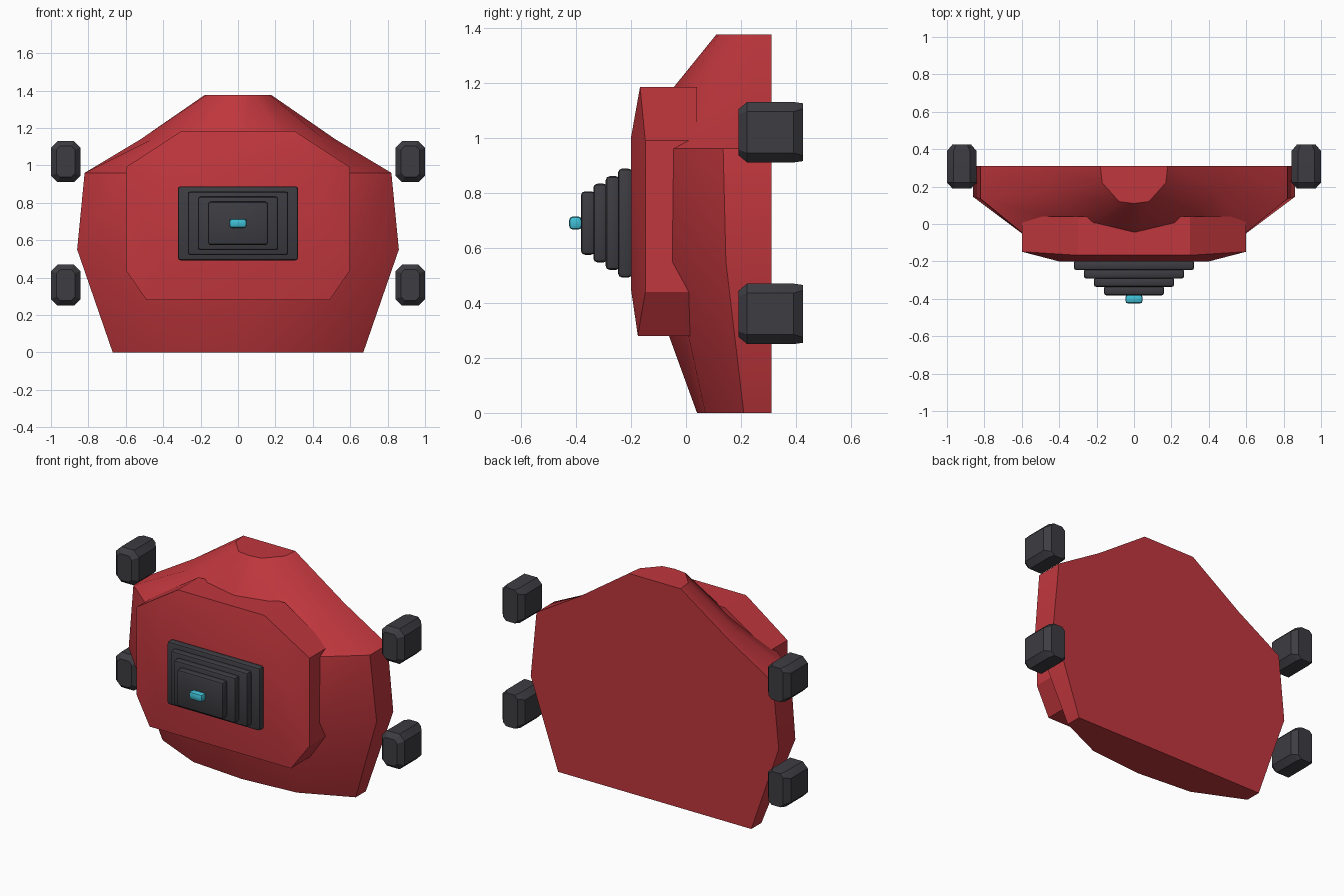
import bpy, bmesh, math

cube = bpy.data.objects.get("Cube")
if cube:
    bpy.data.objects.remove(cube, do_unlink=True)


def material(name, rgb):
    m = bpy.data.materials.new(name)
    m.use_nodes = True
    m.diffuse_color = (*rgb, 1)
    m.node_tree.nodes["Principled BSDF"].inputs["Base Color"].default_value = (*rgb, 1)
    return m


RED = material("red shell", (0.53, 0.038, 0.047))
DARK = material("dark grey", (0.046, 0.046, 0.054))
TEAL = material("teal tip", (0.05, 0.52, 0.66))


def finish(name, bm, mat, angle=30):
    bmesh.ops.recalc_face_normals(bm, faces=bm.faces)
    mesh = bpy.data.meshes.new(name)
    bm.to_mesh(mesh)
    bm.free()
    mesh.materials.append(mat)
    ob = bpy.data.objects.new(name, mesh)
    bpy.context.collection.objects.link(ob)
    bpy.ops.object.select_all(action='DESELECT')
    ob.select_set(True)
    bpy.context.view_layer.objects.active = ob
    bpy.ops.object.shade_smooth_by_angle(angle=math.radians(angle))
    return ob


def loft(bm, rings):
    """Skin closed rings of equal length and cap both ends."""
    loops = [[bm.verts.new(p) for p in ring] for ring in rings]
    n = len(loops[0])
    for a, b in zip(loops, loops[1:]):
        for i in range(n):
            j = (i + 1) % n
            bm.faces.new((a[i], a[j], b[j], b[i]))
    bm.faces.new(loops[0])
    bm.faces.new(loops[-1])
    return loops


def mirrored(half):
    """Complete a half outline of (x, other) points across x = 0."""
    return half + [(-x, v) for x, v in reversed(half) if x > 0]


def box(name, x, y, z, mat, bevel, segments):
    bm = bmesh.new()
    bmesh.ops.create_cube(bm, size=1)
    for v in bm.verts:
        v.co = [lo + (c + 0.5) * (hi - lo) for c, (lo, hi) in zip(v.co, (x, y, z))]
    bmesh.ops.bevel(bm, geom=bm.edges[:], offset=bevel, segments=segments,
                    profile=0.5, affect='EDGES')
    return finish(name, bm, mat, 40)


# Main shell: horizontal sections, centre front to flat back
BACK = 0.31
sections = [
    (0.0, [(0, 0.04), (0.36, 0.07), (0.67, 0.21), (0.67, BACK)]),
    (0.55, [(0, -0.16), (0.6, -0.05), (0.86, 0.145), (0.86, BACK)]),
    (0.96, [(0, -0.15), (0.6, -0.045), (0.82, 0.135), (0.82, BACK)]),
    (1.14, [(0, -0.08), (0.25, -0.02), (0.46, 0.17), (0.52, BACK)]),
    (1.375, [(0, 0.11), (0.08, 0.12), (0.17, 0.22), (0.18, BACK)]),
]
bm = bmesh.new()
loft(bm, [[(x, y, z) for x, y in mirrored(half)] for z, half in sections])
finish("body_shell", bm, RED)

# Chest plate: octagonal rim with a raised rectangular middle
rim = [(0.49, 0.28, -0.175), (0.6, 0.44, -0.148), (0.6, 0.99, -0.148), (0.3, 1.185, -0.167)]
rim += [(-x, z, y) for x, z, y in reversed(rim)]
bm = bmesh.new()
loops = loft(bm, [[(x, 0.04, z) for x, z, y in rim], [(x, y, z) for x, z, y in rim]])
outer = loops[1]
bm.faces.remove(next(f for f in bm.faces if set(f.verts) == set(outer)))
inner = [bm.verts.new((x, -0.2, z))
         for x, z in ((0.4, 0.45), (0.4, 1.0), (-0.4, 1.0), (-0.4, 0.45))]
bm.faces.new(inner)
for k in range(4):
    a, b = outer[2 * k], outer[2 * k + 1]
    c = outer[(2 * k + 2) % 8]
    bm.faces.new((a, b, inner[k]))
    bm.faces.new((b, c, inner[(k + 1) % 4], inner[k]))
finish("chest_plate", bm, RED)

# Stepped nozzle with a small tip
for i in range(4):
    w, h = 0.322 - 0.0535 * i, 0.198 - 0.0275 * i
    front = -0.247 - 0.045 * i
    box(f"nozzle_step_{i + 1}", (-w, w), (front, front + 0.052),
        (0.69 - h, 0.69 + h), DARK, 0.015, 2)
box("nozzle_tip", (-0.046, 0.046), (-0.425, -0.378), (0.666, 0.714), TEAL, 0.014, 2)


# Four chamfered side pods
def pod_ring(cx, cz, y, hx, hz, cut=0.035):
    pts = [(hx, hz - cut), (hx - cut, hz), (cut - hx, hz), (-hx, hz - cut),
           (-hx, cut - hz), (cut - hx, -hz), (hx - cut, -hz), (hx, cut - hz)]
    return [(cx + x, y, cz + z) for x, z in pts]


for side, s in (("left", 1), ("right", -1)):
    for level, cz in (("upper", 1.02), ("lower", 0.36)):
        bm = bmesh.new()
        cx = 0.921 * s
        loft(bm, [pod_ring(cx, cz, 0.19, 0.05, 0.083, 0.02),
                  pod_ring(cx, cz, 0.222, 0.079, 0.11),
                  pod_ring(cx, cz, 0.39, 0.079, 0.11),
                  pod_ring(cx, cz, 0.425, 0.05, 0.105, 0.02)])
        finish(f"{level}_{side}_pod", bm, DARK, 25)
